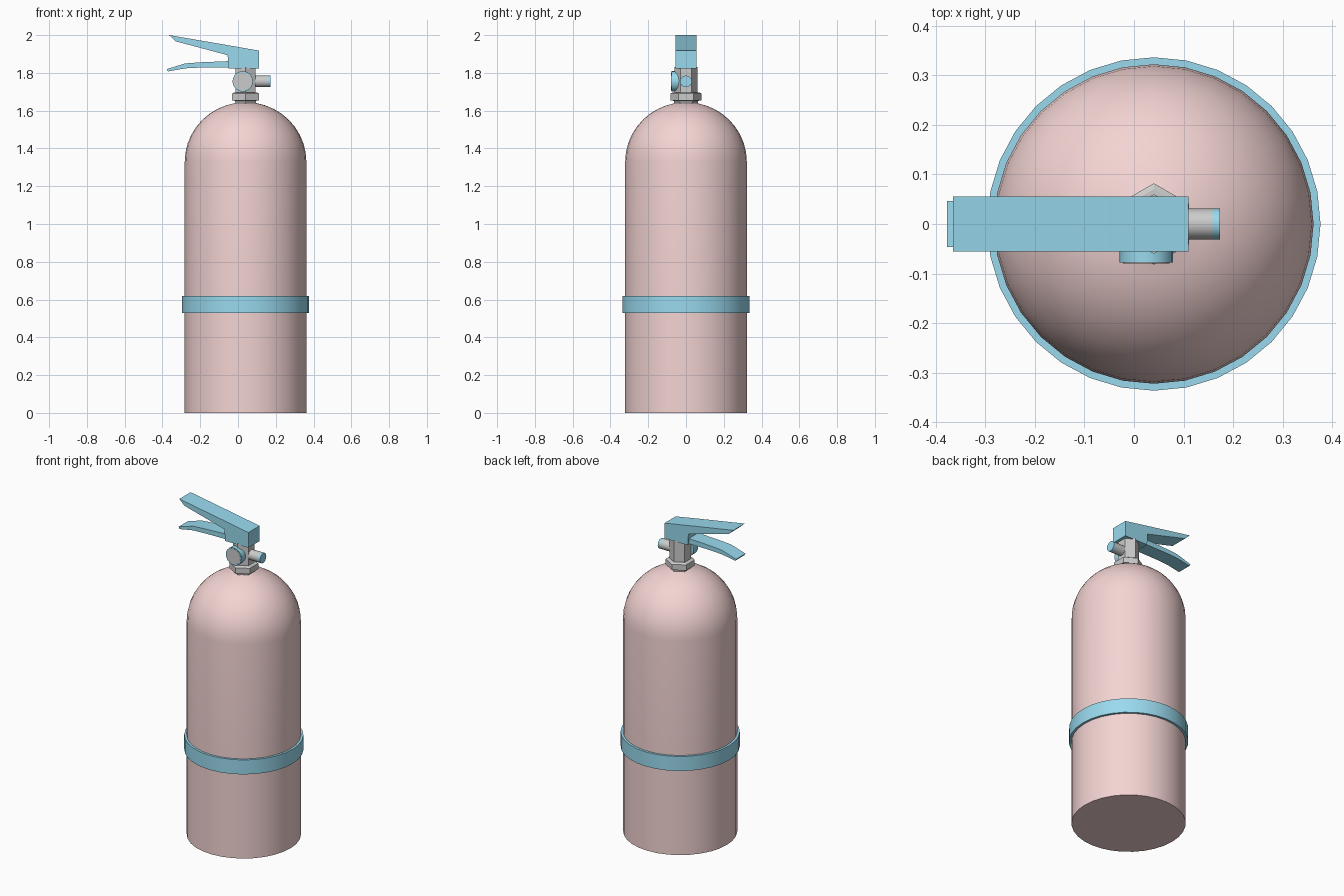
import bpy, bmesh, math
from mathutils import Matrix

if "Cube" in bpy.data.objects:
    bpy.data.objects.remove(bpy.data.objects["Cube"])

CX = 0.04  # axis of the cylinder


def material(name, rgb):
    m = bpy.data.materials.new(name)
    m.diffuse_color = (*rgb, 1)
    m.use_nodes = True
    m.node_tree.nodes["Principled BSDF"].inputs["Base Color"].default_value = m.diffuse_color
    return m


PINK = material("pink_paint", (0.90, 0.66, 0.65))
BLUE = material("blue_plastic", (0.32, 0.70, 0.86))


def finish(name, bm, mat=None, angle=40):
    bmesh.ops.recalc_face_normals(bm, faces=bm.faces)
    me = bpy.data.meshes.new(name)
    bm.to_mesh(me)
    bm.free()
    ob = bpy.data.objects.new(name, me)
    bpy.context.collection.objects.link(ob)
    if mat:
        me.materials.append(mat)
    bpy.ops.object.select_all(action='DESELECT')
    ob.select_set(True)
    bpy.context.view_layer.objects.active = ob
    bpy.ops.object.shade_smooth_by_angle(angle=math.radians(angle))
    return ob


def lathe(name, profile, sides, mat=None, at=(CX, 0, 0), rot=None, phase=0.0, angle=40):
    """Stack rings of (radius, height) and cap both ends."""
    bm = bmesh.new()
    steps = [phase + 2 * math.pi * i / sides for i in range(sides)]
    rings = [[bm.verts.new((r * math.cos(a), r * math.sin(a), z)) for a in steps]
             for r, z in profile]
    for lo, hi in zip(rings, rings[1:]):
        for i in range(sides):
            j = (i + 1) % sides
            bm.faces.new((lo[i], lo[j], hi[j], hi[i]))
    bm.faces.new(rings[0])
    bm.faces.new(rings[-1])
    bm.transform(Matrix.Translation(at) @ (rot or Matrix()))
    return finish(name, bm, mat, angle)


def lever(name, top, bottom, half_width, mat):
    """Strip between matching top and bottom side profiles, extruded across y."""
    bm = bmesh.new()
    rows = [[bm.verts.new((x, y, z)) for (x, z), y in
             ((t, -half_width), (t, half_width), (b, half_width), (b, -half_width))]
            for t, b in zip(top, bottom)]
    for p, q in zip(rows, rows[1:]):
        for i in range(4):
            j = (i + 1) % 4
            bm.faces.new((p[i], p[j], q[j], q[i]))
    bm.faces.new(rows[0])
    bm.faces.new(rows[-1])
    return finish(name, bm, mat, 35)


# Tank with rounded shoulder
dome = [(0.322 * math.cos(t), 1.33 + 0.315 * math.sin(t))
        for t in (math.radians(80 * i / 9) for i in range(10))]
lathe("tank", [(0.322, 0), (0.322, 0.53), (0.322, 0.62)] + dome + [(0.03, 1.65)], 32, PINK)

# Band around the tank
lathe("tank_band", [(0.315, 0.53), (0.336, 0.53), (0.336, 0.62), (0.315, 0.62)], 32, BLUE)

# Hexagonal collar and valve stem
lathe("neck_collar", [(0.06, 1.63), (0.065, 1.652), (0.082, 1.655), (0.082, 1.69), (0.07, 1.697)],
      6, phase=math.pi / 6, angle=30)
lathe("valve_stem", [(0.06, 1.69), (0.06, 1.83)], 6, phase=math.pi / 6, angle=30)

# Pressure gauge on the front
to_front = Matrix.Rotation(math.pi / 2, 4, 'X')
lathe("gauge_rim", [(0.054, 0.035), (0.054, 0.078)], 20, BLUE, (0.025, 0, 1.755), to_front)
lathe("gauge_face", [(0.047, 0.07), (0.047, 0.0795)], 20, None, (0.025, 0, 1.755), to_front)

# Outlet nozzle on the right
to_right = Matrix.Rotation(math.pi / 2, 4, 'Y')
lathe("outlet", [(0.031, 0.04), (0.031, 0.158)], 16, None, (0, 0, 1.755), to_right)
lathe("outlet_cap", [(0.031, 0.158), (0.031, 0.173)], 16, BLUE, (0, 0, 1.755), to_right)

# Carry handle with its block, and squeeze lever below
lever("carry_handle",
      [(0.11, 1.918), (-0.05, 1.946), (-0.055, 1.947), (-0.365, 2.0)],
      [(0.11, 1.823), (-0.05, 1.823), (-0.055, 1.894), (-0.33, 1.967)], 0.055, BLUE)
lever("squeeze_lever",
      [(-0.03, 1.863), (-0.20, 1.856), (-0.28, 1.85), (-0.377, 1.82)],
      [(-0.03, 1.83), (-0.20, 1.828), (-0.28, 1.824), (-0.37, 1.808)], 0.046, BLUE)
